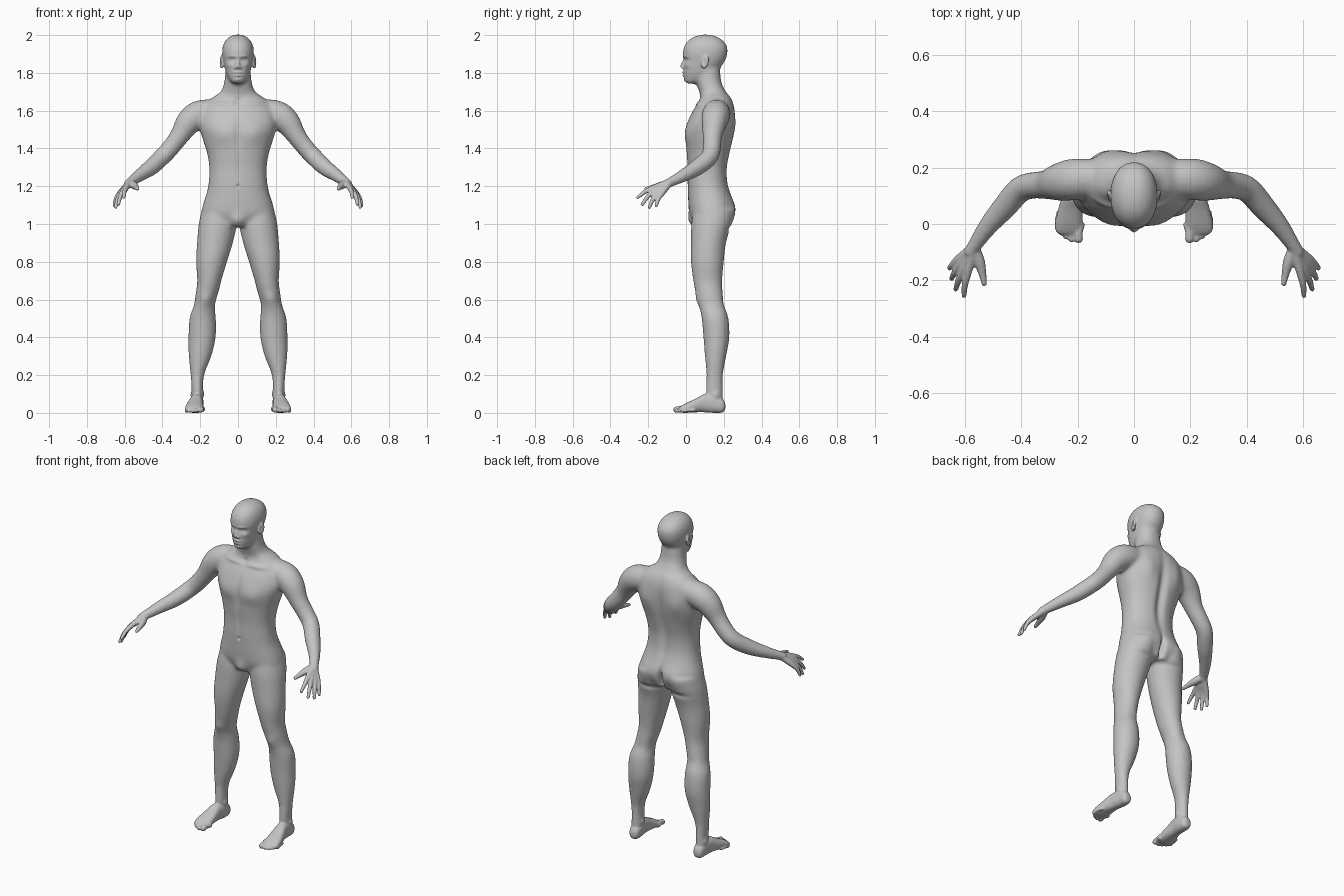
import bpy, bmesh
from math import cos, sin, pi, exp
from mathutils import Vector, Matrix

cube = bpy.data.objects.get("Cube")
if cube:
    bpy.data.objects.remove(cube)

SIDES = (1, -1)


def refine(rows, steps=4):
    """Catmull-Rom interpolation of section rows."""
    rows = [Vector(r) for r in rows]
    out = []
    for i in range(len(rows) - 1):
        a, b, c, d = rows[max(i - 1, 0)], rows[i], rows[i + 1], rows[min(i + 2, len(rows) - 1)]
        for k in range(steps):
            t = k / steps
            out.append(b + (c - a) * (t / 2) + (a * 2 - b * 5 + c * 4 - d) * (t * t / 2)
                       + (b * 3 - a - c * 3 + d) * (t ** 3 / 2))
    return out + [rows[-1]]


def skin(bm, rings):
    """Closed skin over a list of rings of points."""
    loops = [[bm.verts.new(p) for p in ring] for ring in rings]
    n = len(loops[0])
    for low, high in zip(loops, loops[1:]):
        for i in range(n):
            j = (i + 1) % n
            bm.faces.new((low[i], low[j], high[j], high[i]))
    bm.faces.new(loops[0])
    bm.faces.new(loops[-1])


def loft(bm, rows, side=1, axis="z", power=1.0, n=32):
    """Sections (position, centre x, half width, low edge, high edge) along an axis."""
    rings = []
    for t, cx, half, lo, hi in refine(rows):
        ring = []
        for i in range(n):
            c, s = cos(2 * pi * i / n), sin(2 * pi * i / n)
            x = side * (cx + half * abs(c) ** power * (1 if c > 0 else -1))
            w = (lo + hi) / 2 + (hi - lo) / 2 * abs(s) ** power * (1 if s > 0 else -1)
            ring.append((x, w, t) if axis == "z" else (x, t, w))
        rings.append(ring)
    skin(bm, rings)


def tube(bm, rows, side=1, n=20):
    """Round limb through (x, y, z, radius) rows, with a rounded tip."""
    pts = refine(rows)
    tip = (pts[-1] - pts[-2]).xyz.normalized()
    r = pts[-1].w
    for f, g in ((0.5, 0.85), (0.85, 0.5)):
        pts.append(Vector((*(Vector(rows[-1][:3]) + tip * r * f), r * g)))
    rings = []
    for i, p in enumerate(pts):
        d = (pts[min(i + 1, len(pts) - 1)] - pts[max(i - 1, 0)]).xyz
        m = d.to_track_quat("Z", "Y").to_matrix()
        ring = [p.xyz + m @ Vector((cos(2 * pi * k / n), sin(2 * pi * k / n), 0)) * p.w for k in range(n)]
        rings.append([(side * v.x, v.y, v.z) for v in ring])
    skin(bm, rings)


def fuse(bm, voxel, iterations):
    """Merge overlapping closed parts into one smooth skin."""
    bmesh.ops.recalc_face_normals(bm, faces=bm.faces)
    mesh = bpy.data.meshes.new("parts")
    bm.to_mesh(mesh)
    bm.free()
    obj = bpy.data.objects.new("parts", mesh)
    bpy.context.collection.objects.link(obj)
    remesh = obj.modifiers.new("Merge", "REMESH")
    remesh.mode, remesh.voxel_size = "VOXEL", voxel
    relax = obj.modifiers.new("Relax", "SMOOTH")
    relax.factor, relax.iterations = 0.5, iterations
    graph = bpy.context.evaluated_depsgraph_get()
    result = bmesh.new()
    result.from_object(obj, graph)
    bpy.data.objects.remove(obj)
    return result


def push(bm, centre, radii, move, both=True):
    """Soft sculpting stroke, mirrored unless it lies on the midline."""
    for s in SIDES if both else (1,):
        c, m = Vector((s * centre[0], *centre[1:])), Vector((s * move[0], *move[1:]))
        for v in bm.verts:
            d = v.co - c
            q = sum((d[i] / radii[i]) ** 2 for i in range(3))
            if q < 6:
                v.co += m * exp(-q)


core = bmesh.new()

# Torso and neck
torso = [(.99, .13, .045, .23), (1.05, .19, .02, .25), (1.1, .186, .013, .255),
         (1.16, .167, .01, .238), (1.22, .155, .008, .222), (1.3, .152, .008, .22),
         (1.38, .165, .002, .235), (1.45, .187, 0, .25), (1.52, .205, .003, .258),
         (1.58, .2, .025, .26), (1.63, .18, .055, .254), (1.67, .135, .075, .238),
         (1.7, .092, .07, .213), (1.75, .073, .055, .188), (1.82, .066, .05, .18)]
loft(core, [(z, 0, h, f, b) for z, h, f, b in torso], power=0.88)

# Head
head = [(1.743, .028, .005, .05), (1.758, .042, -.007, .09), (1.79, .06, -.013, .15),
        (1.82, .069, -.014, .175), (1.86, .078, -.014, .205), (1.9, .084, -.018, .219),
        (1.94, .081, -.01, .218), (1.972, .066, .013, .195), (1.993, .042, .045, .16),
        (2.003, .015, .085, .12)]
loft(core, [(z, 0, h, f, b) for z, h, f, b in head], power=0.92)

leg = [(.03, .217, .033, .12, .2), (.1, .215, .03, .105, .196), (.2, .215, .036, .108, .196),
       (.3, .201, .06, .1, .213), (.4, .19, .072, .092, .23), (.5, .187, .07, .083, .225),
       (.57, .178, .056, .068, .206), (.64, .163, .06, .05, .195), (.7, .152, .064, .038, .192),
       (.8, .14, .082, .026, .2), (.9, .122, .095, .026, .212), (1, .107, .101, .028, .24),
       (1.08, .1, .09, .04, .25)]
arm = [(.1, .165, 1.6, .06), (.2, .16, 1.582, .074), (.26, .15, 1.54, .069), (.31, .14, 1.465, .052),
       (.36, .137, 1.4, .048), (.405, .122, 1.352, .047), (.46, .06, 1.3, .044),
       (.52, -.01, 1.258, .035), (.565, -.075, 1.225, .027), (.58, -.1, 1.212, .027)]
for side in SIDES:
    loft(core, leg, side)
    tube(core, arm, side)

body = fuse(core, .009, 10)

# Hands: each finger is (knuckle, tip)
fingers = [((.59, -.17, 1.193), (.604, -.256, 1.14)), ((.607, -.165, 1.178), (.633, -.232, 1.103)),
           ((.62, -.148, 1.166), (.648, -.194, 1.088)), ((.627, -.127, 1.162), (.656, -.157, 1.097))]
wrist = Vector((.57, -.085, 1.222))
foot = [(.208, .215, .014, .018, .05), (.193, .215, .029, .002, .075), (.15, .216, .034, 0, .095),
        (.1, .221, .035, .003, .1), (.05, .227, .043, .003, .075), (0, .231, .049, 0, .051),
        (-.025, .232, .046, .002, .037), (-.037, .23, .036, .008, .028)]
toes = [(.197, -.066, .0165), (.222, -.064, .0115), (.241, -.054, .0105), (.258, -.04, .01), (.273, -.022, .0095)]
for side in SIDES:
    for base, end in fingers:
        base, end = Vector(base), Vector(end)
        middle = base.lerp(end, .5) + Vector((.004, -.004, .004))
        tube(body, [(*wrist.lerp(base, .15), .019), (*wrist.lerp(base, .6), .017), (*base, .0145),
                    (*middle, .0118), (*end, .009)], side)
    tube(body, [(.566, -.09, 1.217, .02), (.549, -.135, 1.203, .02), (.538, -.18, 1.193, .0135),
                (.532, -.212, 1.186, .01)], side)
    # Feet and toes
    loft(body, foot, side, axis="y", power=0.85)
    for x, y, r in toes:
        tube(body, [(x - .008, y + .07, r + .004, r), (x, y + .035, r + .005, r * .9), (x, y + r * .8, r, r)], side)
    # Ears and nostril wings
    turn = Matrix.Rotation(-.2, 4, "X") @ Matrix.Rotation(side * -.3, 4, "Z")
    bmesh.ops.create_uvsphere(body, u_segments=20, v_segments=14, radius=1,
                              matrix=Matrix.Translation((side * .087, .1, 1.857)) @ turn @ Matrix.Diagonal((.009, .021, .036, 1)))
    bmesh.ops.create_uvsphere(body, u_segments=16, v_segments=10, radius=.0095,
                              matrix=Matrix.Translation((side * .011, -.015, 1.829)))
# Nose
tube(body, [(0, -.003, 1.885, .008), (0, -.012, 1.86, .009), (0, -.02, 1.835, .011)])

body = fuse(body, .005, 4)

# Face: sockets, eyeballs, brows, cheeks, mouth, chin, ear hollows
push(body, (.033, -.01, 1.868), (.02, .04, .012), (0, .013, 0))
push(body, (.033, 0, 1.867), (.011, .03, .007), (0, -.006, 0))
push(body, (.032, -.012, 1.887), (.024, .03, .007), (0, -.004, 0))
push(body, (.045, .01, 1.84), (.018, .03, .014), (.002, -.004, 0))
for z, w in ((1.802, .022), (1.787, .018)):
    push(body, (0, -.013, z), (w, .03, .006), (0, -.009, 0), False)
push(body, (0, -.015, 1.7945), (.022, .03, .003), (0, .005, 0), False)
push(body, (0, 0, 1.762), (.022, .03, .012), (0, -.006, 0), False)
push(body, (.096, .095, 1.86), (.008, .009, .02), (-.006, 0, 0))

# Chest, collar bones, belly and groin
push(body, (.085, 0, 1.475), (.07, .07, .05), (0, -.012, 0))
push(body, (0, 0, 1.47), (.018, .06, .1), (0, .008, 0), False)
push(body, (.09, .06, 1.635), (.07, .04, .012), (0, -.007, .003))
push(body, (0, .07, 1.645), (.018, .04, .018), (0, .01, 0), False)
push(body, (0, 0, 1.3), (.012, .05, .08), (0, .004, 0), False)
push(body, (0, .005, 1.2), (.008, .04, .009), (0, .008, 0), False)
push(body, (0, .03, 1.02), (.035, .05, .035), (0, -.016, -.006), False)

# Spine, shoulder blades and buttocks
push(body, (0, .24, 1.38), (.026, .08, .2), (0, -.02, 0), False)
push(body, (.1, .25, 1.52), (.05, .06, .07), (0, .012, 0))
push(body, (.085, .25, 1.065), (.06, .07, .06), (0, .014, 0))
push(body, (0, .25, 1.04), (.013, .09, .06), (0, -.035, 0), False)
push(body, (.1, .23, .975), (.06, .06, .016), (0, -.008, 0))

# Knees, calves and ankle bones
push(body, (.172, .065, .6), (.03, .04, .035), (0, -.007, 0))
push(body, (.18, .21, .58), (.03, .04, .04), (0, -.005, 0))
push(body, (.243, .16, .095), (.02, .018, .018), (.007, 0, 0))
push(body, (.188, .15, .1), (.02, .018, .018), (-.007, 0, 0))

# Finished figure
skin_grey = bpy.data.materials.new("plain grey")
skin_grey.use_nodes = True
colour = (.55, .55, .55, 1)
skin_grey.diffuse_color = colour
skin_grey.node_tree.nodes["Principled BSDF"].inputs["Base Color"].default_value = colour
mesh = bpy.data.meshes.new("body")
body.to_mesh(mesh)
body.free()
mesh.materials.append(skin_grey)
for face in mesh.polygons:
    face.material_index = 0
    face.use_smooth = True
figure = bpy.data.objects.new("body", mesh)
bpy.context.collection.objects.link(figure)
